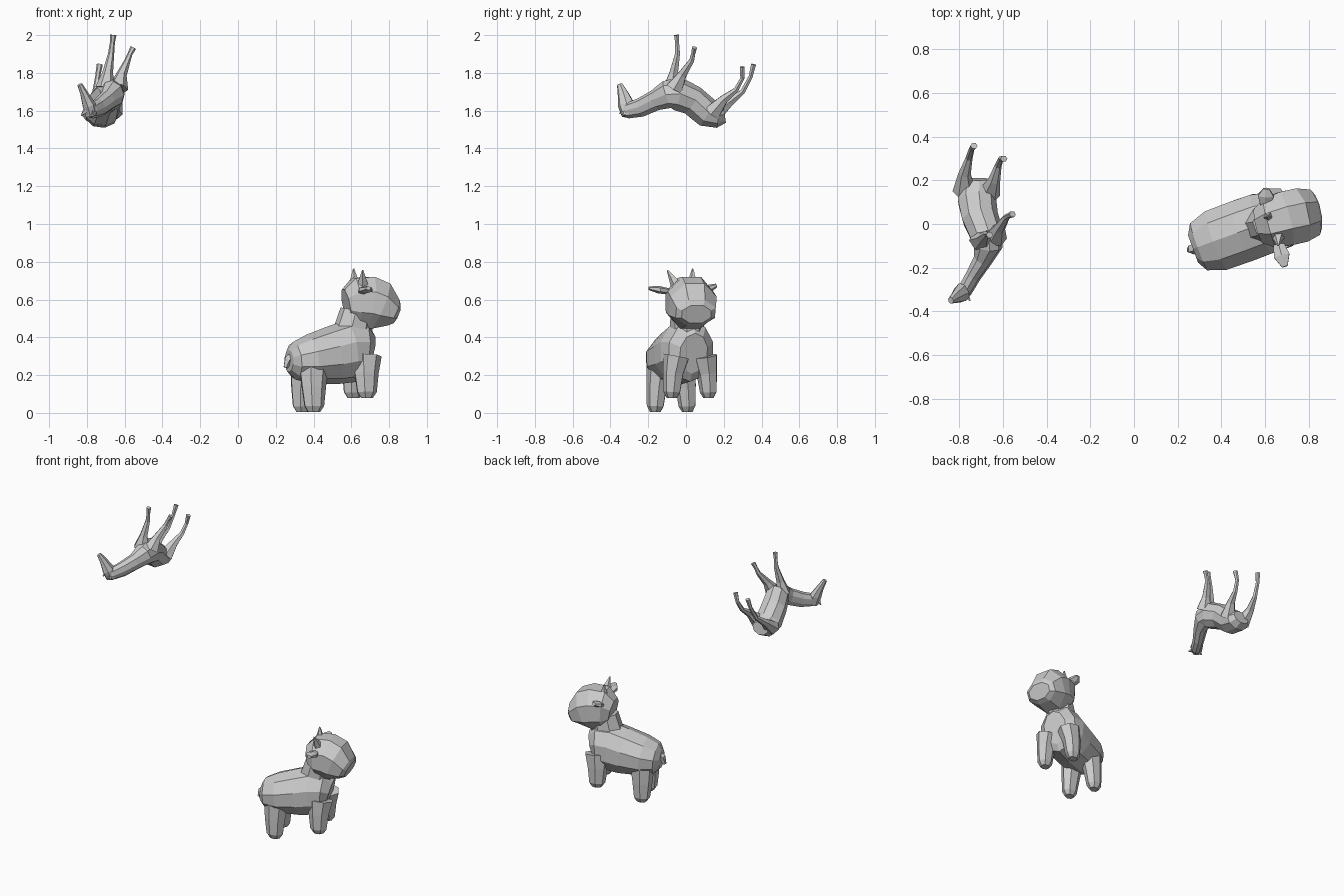
import bpy, bmesh
from math import cos, sin, pi, radians
from mathutils import Vector


def tube(name, rings, up=(0, 0, 1), n=8):
    """Faceted loft; each ring is (point, half width, half height)."""
    pts = [Vector(r[0]) for r in rings]
    bm = bmesh.new()
    loops = []
    for i, (_, w, h) in enumerate(rings):
        tan = (pts[min(i + 1, len(pts) - 1)] - pts[max(i - 1, 0)]).normalized()
        side = tan.cross(Vector(up)).normalized()
        top = side.cross(tan)
        loops.append([bm.verts.new(pts[i] + side * w * cos(2 * pi * (k + .5) / n)
                                   + top * h * sin(2 * pi * (k + .5) / n)) for k in range(n)])
    for a, b in zip(loops, loops[1:]):
        for k in range(n):
            bm.faces.new((a[k], a[(k + 1) % n], b[(k + 1) % n], b[k]))
    bm.faces.new(loops[0])
    bm.faces.new(loops[-1])
    bmesh.ops.recalc_face_normals(bm, faces=bm.faces)
    me = bpy.data.meshes.new(name)
    bm.to_mesh(me)
    bm.free()
    ob = bpy.data.objects.new(name, me)
    bpy.context.collection.objects.link(ob)
    return ob


YAW = radians(20)


def cow(s, t, z):
    """Cow frame: s forward, t to its left, z up."""
    return (.5 + s * cos(YAW) - t * sin(YAW), -.03 + s * sin(YAW) + t * cos(YAW), z)


# Cow body, chest rising to the neck
tube("cow_body", [(cow(s, 0, z), w, h) for s, z, w, h in [
    (-.245, .275, .07, .06), (-.215, .275, .12, .10), (-.13, .285, .15, .13),
    (0, .305, .152, .155), (.09, .325, .15, .165), (.165, .325, .13, .16),
    (.205, .315, .08, .11)]], n=10)
tube("cow_neck", [(cow(.10, 0, .36), .12, .12), (cow(.115, -.005, .44), .09, .105),
                  (cow(.135, -.01, .54), .085, .09)], up=(1, .36, 0))
tube("cow_tail", [(cow(-.20, 0, .31), .03, .03), (cow(-.25, 0, .28), .025, .025),
                  (cow(-.265, 0, .24), .012, .012)], n=5)

# Cow head, broad with a sloping muzzle
tube("cow_head", [(cow(s, t, z), w, h) for s, t, z, w, h in [
    (.075, -.005, .575, .085, .085), (.125, -.01, .585, .125, .14),
    (.20, -.015, .583, .135, .15), (.255, -.022, .565, .135, .14),
    (.325, -.032, .53, .115, .08), (.345, -.035, .522, .085, .055)]])

# Cow legs: stubby, tapering to rounded feet
for t in (-1, 1):
    for part, s, tt, z0, ztop in (("back", -.137, .09, .005, .27), ("front", .155, .103, .08, .30)):
        tube("cow_%s_leg" % part, [
            (cow(s + .005, t * (tt - .025), ztop), .07, .085),
            (cow(s, t * (tt - .008), z0 + .13), .055, .068),
            (cow(s, t * tt, z0 + .03), .045, .055),
            (cow(s, t * tt, z0), .028, .034)], up=(1, .36, 0), n=7)

# Cow ears and horns
for base, tip in (((.655, -.07, .64), (.69, -.195, .66)), ((.60, .08, .64), (.605, .162, .675))):
    b, p = Vector(base), Vector(tip)
    tube("cow_ear", [(b, .022, .015), (b.lerp(p, .6), .042, .02), (p, .015, .01)], n=6)
for base, tip in (((.66, -.065, .70), (.66, -.098, .755)), ((.615, .035, .70), (.612, .036, .763))):
    b, p = Vector(base), Vector(tip)
    tube("cow_horn", [(b - (p - b) * .3, .03, .03), (b, .024, .024), (p, .004, .004)],
         up=(1, 0, 0), n=5)

# Upside-down slender animal: rump, barrel, chest and neck
tube("deer_body", [
    ((-.722, .205, 1.58), .06, .045), ((-.722, .17, 1.575), .088, .067),
    ((-.72, .11, 1.59), .09, .08), ((-.705, .03, 1.655), .085, .082),
    ((-.675, -.05, 1.69), .078, .09), ((-.668, -.10, 1.685), .066, .075),
    ((-.69, -.16, 1.655), .045, .057), ((-.735, -.235, 1.618), .037, .052),
    ((-.775, -.305, 1.60), .035, .042), ((-.79, -.335, 1.60), .024, .03)], n=9)
tube("deer_head", [((-.775, -.305, 1.575), .035, .035), ((-.79, -.315, 1.63), .036, .046),
                   ((-.815, -.333, 1.69), .022, .03), ((-.838, -.35, 1.738), .014, .016)],
     up=(0, 1, 0), n=7)
for base, tip in (((-.80, -.33, 1.60), (-.83, -.315, 1.575)), ((-.765, -.325, 1.59), (-.75, -.352, 1.585))):
    tube("deer_ear", [(base, .014, .014), (tip, .004, .004)], n=4)

# Slender legs pointing upward, hooves at the tips
LEGS = {
    "deer_front_leg_a": [(-.70, -.075, 1.72), (-.69, -.065, 1.80), (-.672, -.045, 1.90), (-.665, -.047, 1.96), (-.66, -.05, 2.0)],
    "deer_front_leg_b": [(-.635, -.06, 1.72), (-.617, -.02, 1.79), (-.585, .03, 1.865), (-.572, .038, 1.90), (-.555, .045, 1.933)],
    "deer_hind_leg_a": [(-.775, .15, 1.58), (-.775, .23, 1.645), (-.755, .30, 1.70), (-.743, .342, 1.78), (-.732, .358, 1.845)],
    "deer_hind_leg_b": [(-.665, .14, 1.59), (-.64, .20, 1.66), (-.622, .265, 1.71), (-.61, .298, 1.77), (-.595, .298, 1.832)],
}
for name, path in LEGS.items():
    tube(name, [(p, r, r * 1.1) for p, r in zip(path, (.05, .026, .015, .012, .015))],
         up=(1, 0, 0), n=6)
